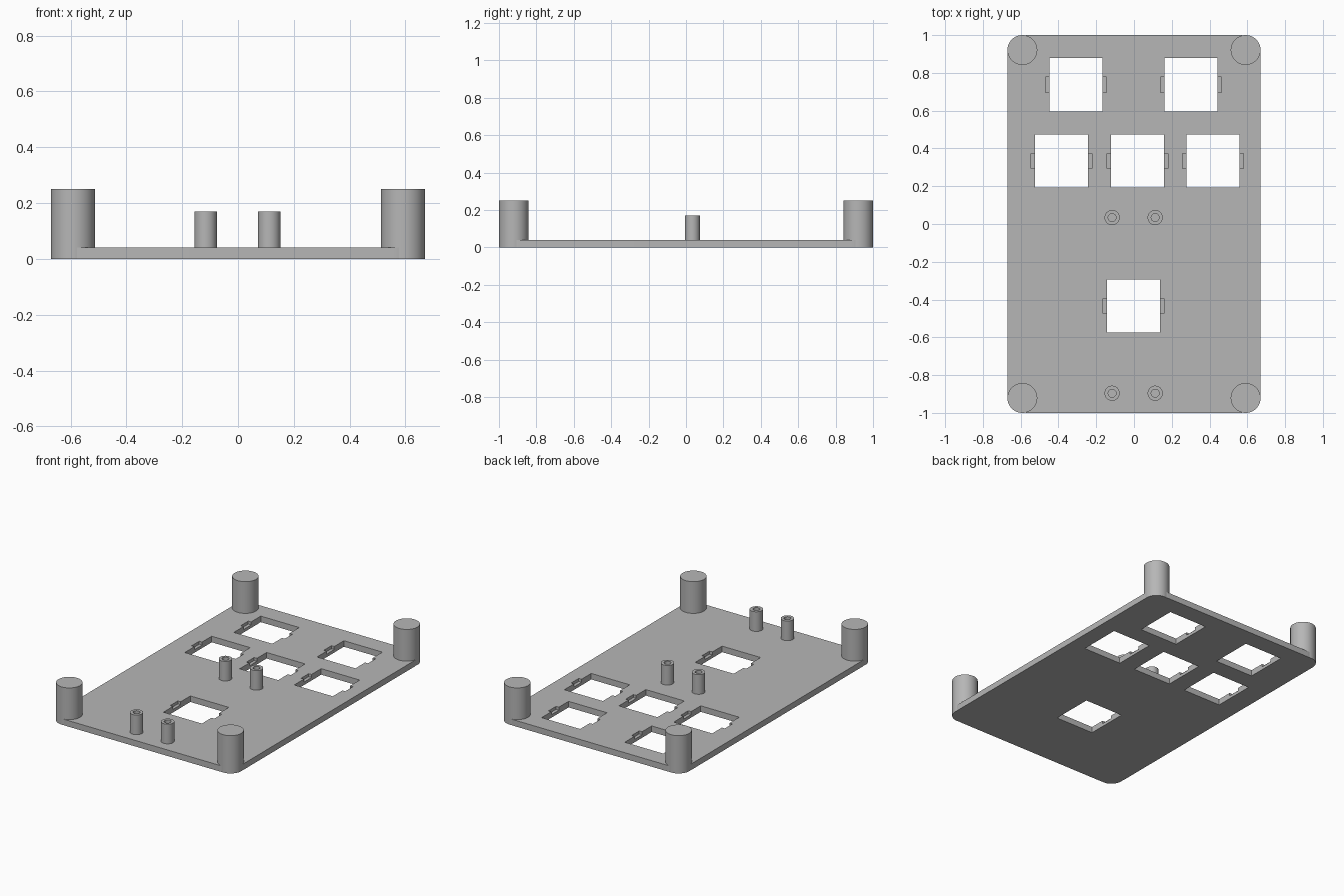
import bpy, bmesh, math
from mathutils import Matrix, Vector

cube = bpy.data.objects.get("Cube")
if cube:
    bpy.data.objects.remove(cube, do_unlink=True)

GREY = (0.47, 0.47, 0.47, 1)
mat = bpy.data.materials.new("plain grey")
mat.use_nodes = True
mat.diffuse_color = GREY
mat.node_tree.nodes["Principled BSDF"].inputs["Base Color"].default_value = GREY

HALF_X, HALF_Y, THICK = 0.67, 1.0, 0.04
OPENING, CORNER = 0.282, 0.11
POST_R, POST_TOP = 0.079, 0.25
PEG_R, BORE_R, PEG_TOP = 0.04, 0.021, 0.17


def finish(name, bm, smooth=True):
    bmesh.ops.recalc_face_normals(bm, faces=bm.faces[:])
    mesh = bpy.data.meshes.new(name)
    bm.to_mesh(mesh)
    bm.free()
    obj = bpy.data.objects.new(name, mesh)
    bpy.context.collection.objects.link(obj)
    mesh.materials.append(mat)
    if smooth:
        smooth_edges(obj)
    return obj


def smooth_edges(obj):
    bpy.ops.object.select_all(action="DESELECT")
    obj.select_set(True)
    bpy.context.view_layer.objects.active = obj
    bpy.ops.object.shade_smooth_by_angle(angle=math.radians(30))


def add_box(bm, x, y, z0, z1, sx, sy):
    place = Matrix.Translation((x, y, (z0 + z1) / 2)) @ Matrix.Diagonal((sx, sy, z1 - z0, 1))
    return bmesh.ops.create_cube(bm, size=1, matrix=place)["verts"]


def revolve(name, profile, x, y):
    # Turn a radius/height profile around a vertical axis
    bm = bmesh.new()
    verts = [bm.verts.new((r, 0, z)) for r, z in profile]
    edges = [bm.edges.new(pair) for pair in zip(verts, verts[1:])]
    bmesh.ops.spin(bm, geom=verts + edges, cent=(0, 0, 0), axis=(0, 0, 1),
                   angle=math.tau, steps=64)
    bmesh.ops.remove_doubles(bm, verts=bm.verts[:], dist=0.0001)
    bmesh.ops.translate(bm, verts=bm.verts[:], vec=Vector((x, y, 0)))
    return finish(name, bm)


# Base plate with rounded corners
bm = bmesh.new()
add_box(bm, 0, 0, 0, THICK, 2 * HALF_X, 2 * HALF_Y)
upright = [e for e in bm.edges if abs(e.verts[0].co.z - e.verts[1].co.z) > 0.01]
bmesh.ops.bevel(bm, geom=upright, offset=CORNER, segments=12, profile=0.5, affect="EDGES")
plate = finish("base_plate", bm, False)

# Square openings, then shallow clip notches on their left and right sides
openings = [(-0.307, 0.737), (0.302, 0.737), (-0.384, 0.334), (0.018, 0.334),
            (0.418, 0.334), (-0.003, -0.434)]
cuts = {"opening_cutter": (-0.1, OPENING, OPENING),
        "notch_cutter": (0.02, OPENING + 0.042, 0.08)}
for name, (bottom, sx, sy) in cuts.items():
    bm = bmesh.new()
    for x, y in openings:
        add_box(bm, x, y, bottom, 0.1, sx, sy)
    cutter = finish(name, bm, False)
    cutter.hide_render = True
    mod = plate.modifiers.new(name, "BOOLEAN")
    mod.operation, mod.solver, mod.object = "DIFFERENCE", "EXACT", cutter
    bpy.context.view_layer.objects.active = plate
    bpy.ops.object.modifier_apply(modifier=name)
    bpy.data.objects.remove(cutter, do_unlink=True)
smooth_edges(plate)

# Solid corner posts
for side, sx in (("left", 1), ("right", -1)):
    for end, sy in (("front", -1), ("back", 1)):
        revolve(f"{end}_{side}_corner_post",
                [(0, 0), (POST_R, 0), (POST_R, POST_TOP), (0, POST_TOP)],
                sx * (HALF_X - POST_R), sy * (HALF_Y - POST_R))

# Hollow screw standoffs
for side, x in (("left", 0.112), ("right", -0.116)):
    for end, y in (("front", -0.896), ("middle", 0.034)):
        revolve(f"{end}_{side}_standoff",
                [(0, THICK), (BORE_R, THICK), (BORE_R, PEG_TOP), (PEG_R, PEG_TOP),
                 (PEG_R, THICK / 2), (0, THICK / 2)], x, y)
